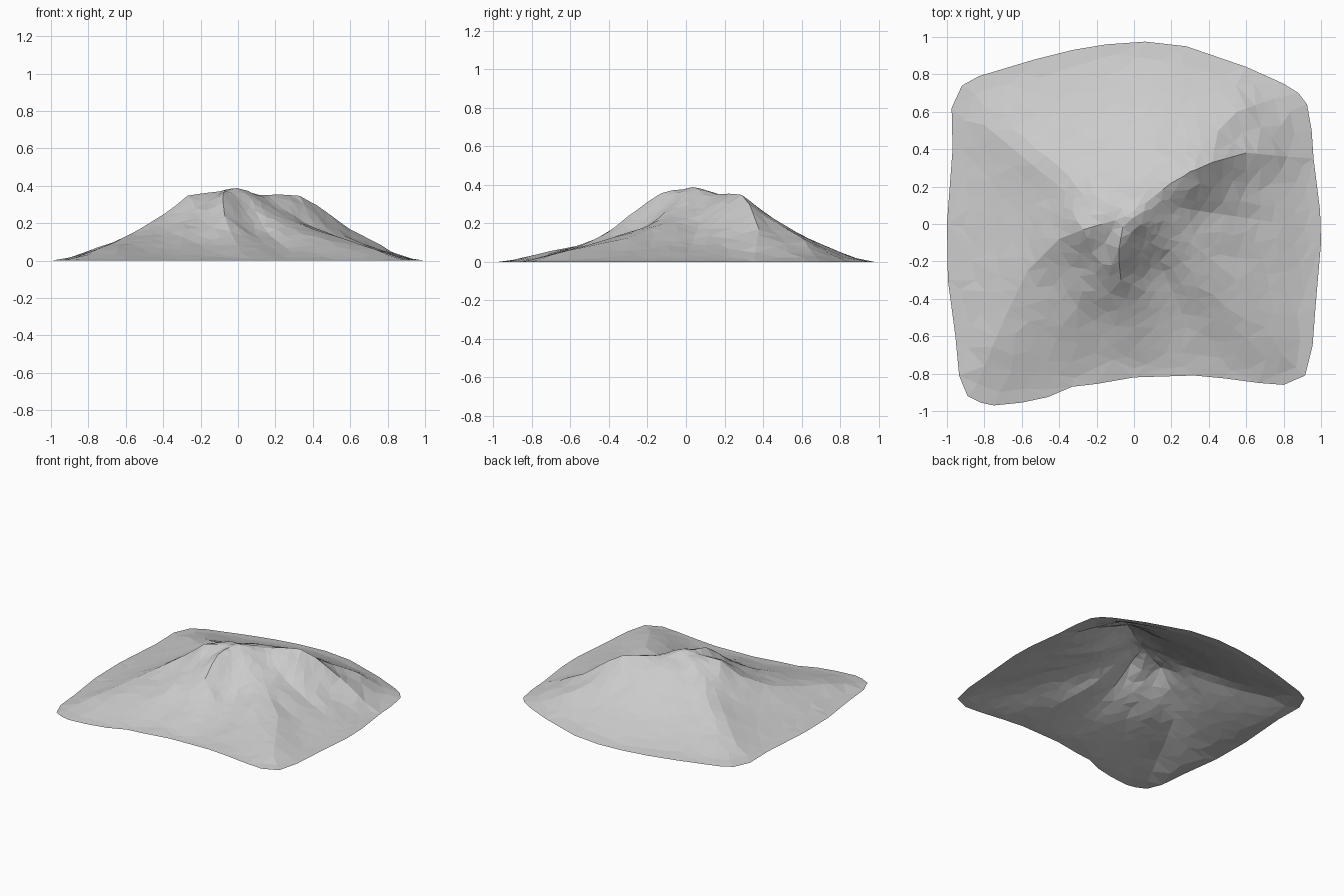
import bpy, math, random
from mathutils import Vector, noise
from mathutils.geometry import delaunay_2d_cdt, intersect_line_line_2d

random.seed(4)
cube = bpy.data.objects.get("Cube")
if cube:
    bpy.data.objects.remove(cube, do_unlink=True)

# Footprint of the mountain, counter-clockwise
FOOTPRINT = [Vector(p) for p in (
    (1, -.1), (.995, .07), (.96, .35), (.95, .5), (.925, .64), (.88, .7), (.8, .75),
    (.6, .84), (.28, .95), (.06, .975), (-.15, .96), (-.33, .93), (-.53, .88),
    (-.83, .79), (-.92, .74), (-.975, .62), (-.97, .4), (-1, 0), (-.995, -.3),
    (-.955, -.6), (-.935, -.81), (-.89, -.92), (-.82, -.955), (-.75, -.97),
    (-.6, -.955), (-.46, -.925), (-.33, -.87), (-.2, -.855), (0, -.82), (.32, -.81),
    (.48, -.825), (.67, -.85), (.8, -.86), (.915, -.81), (.955, -.65), (.97, -.45))]

# Crest lines as (x, y, height), each with the width of its flanks
MAIN_CREST = [(-.27, -.03, .352), (-.17, 0, .36), (-.1, .02, .378), (-.05, .04, .393),
              (0, .07, .388), (.06, .11, .368), (.11, .15, .357), (.2, .22, .367),
              (.33, .29, .357), (.42, .33, .3), (.6, .38, .168), (.82, .36, .06)]
SOUTH_WEST = [(-.27, -.03, .352), (-.4, -.08, .25), (-.57, -.25, .148),
              (-.69, -.5, .09), (-.8, -.76, .045)]
NORTH_WEST = [(-.2, 0, .355), (-.32, .14, .26), (-.5, .28, .165), (-.8, .53, .055)]
NORTH_EAST = [(.3, .28, .357), (.36, .4, .26), (.45, .5, .185), (.55, .6, .125),
              (.75, .67, .045)]
SOUTH_EAST = [(.06, .11, .365), (.13, .05, .32), (.2, 0, .275), (.3, -.1, .215),
              (.55, -.3, .125), (.79, -.7, .045)]
SOUTH = [(-.05, .04, .393), (-.08, -.13, .36), (-.08, -.2, .312), (-.07, -.3, .238),
         (-.04, -.4, .16), (0, -.55, .085)]
RIDGES = [(MAIN_CREST, .16), (SOUTH_WEST, .12), (NORTH_WEST, .22), (NORTH_EAST, .25),
          (SOUTH_EAST, .13), (SOUTH, .12)]

# Gully lines as (x, y, depth) between the ridges
EAST_GULLY = [(.24, .09, .03), (.35, .07, .05), (.55, .04, .03), (.8, 0, .005)]
SOUTH_GULLY = [(.09, -.1, .025), (.16, -.25, .045), (.26, -.48, .02)]
WEST_GULLY = [(-.22, -.2, .015), (-.36, -.36, .025), (-.52, -.6, .015)]
GULLIES = [(EAST_GULLY, .1), (SOUTH_GULLY, .1), (WEST_GULLY, .1)]


def edge_ratio(p):
    """0 at the middle, 1 on the footprint."""
    if p.length < .001:
        return 0
    far = p.normalized() * 2
    for a, b in zip(FOOTPRINT, FOOTPRINT[1:] + FOOTPRINT[:1]):
        hit = intersect_line_line_2d(Vector((0, 0)), far, a, b)
        if hit:
            return min(1, p.length / hit.length)
    return 1


def slope_height(p, t):
    """Broad slopes, fuller toward the back and hollower toward the front."""
    facing = math.cos(math.atan2(p.y, p.x) - math.radians(118))
    return .4 * (1 - t) ** 1.45 * (.85 + .15 * facing * min(1, p.length / .25))


def prominence(point):
    """Crest point with its height measured above the broad slopes."""
    p = Vector(point)
    p.z = max(0, p.z - slope_height(p.xy, edge_ratio(p.xy)))
    return p


def segments(lines, convert):
    return [(convert(a), convert(b), w) for line, w in lines for a, b in zip(line, line[1:])]


def relief(p, parts):
    """Strongest rounded swell of the given lines at a point."""
    best = 0
    for a, b, width in parts:
        run = (b - a).xy
        s = max(0, min(1, (p - a.xy).dot(run) / run.length_squared))
        near = a.lerp(b, s)
        away = math.hypot((p - near.xy).length, .035) - .035
        best = max(best, near.z * math.exp(-away / width))
    return best


CRESTS = segments(RIDGES, prominence)
HOLLOWS = segments(GULLIES, Vector)


def height(p):
    t = edge_ratio(p)
    rough = noise.noise(Vector((p.x * 7, p.y * 7, 0))) * .05
    fade = min(1, (1 - t) / .2)
    return max(0, slope_height(p, t) * (1 + rough)
               + (relief(p, CRESTS) - relief(p, HOLLOWS)) * fade)


# Scattered survey points, closer together near the summit and along crests
points = []


def add_point(p, gap):
    if edge_ratio(p) < .95 and all((p - q).length > gap for q in points):
        points.append(p)


for a, b, _ in CRESTS + HOLLOWS:
    steps = max(1, round((b - a).xy.length / .06))
    for i in range(steps + 1):
        add_point(a.lerp(b, i / steps).xy, .025)
for _ in range(9000):
    p = Vector((random.uniform(-1, 1), random.uniform(-1, 1)))
    add_point(p, .03 + .055 * p.length)

# Triangulate inside the footprint and lift each point to its height
count = len(FOOTPRINT)
rim = [(i, (i + 1) % count) for i in range(count)]
flat, _, faces, *_ = delaunay_2d_cdt(FOOTPRINT + points, rim, [], 1, .0001)
verts = [(p.x, p.y, height(p)) for p in flat]
mesh = bpy.data.meshes.new("mountain")
mesh.from_pydata(verts, [], faces)
mesh.update()
if sum(f.normal.z for f in mesh.polygons) < 0:
    mesh.flip_normals()

# Plain grey rock
rock = bpy.data.materials.new("grey rock")
rock.use_nodes = True
colour = (.6, .6, .6, 1)
rock.diffuse_color = colour
shader = next(n for n in rock.node_tree.nodes if n.type == 'BSDF_PRINCIPLED')
shader.inputs["Base Color"].default_value = colour
mesh.materials.append(rock)

mountain = bpy.data.objects.new("mountain", mesh)
bpy.context.scene.collection.objects.link(mountain)
